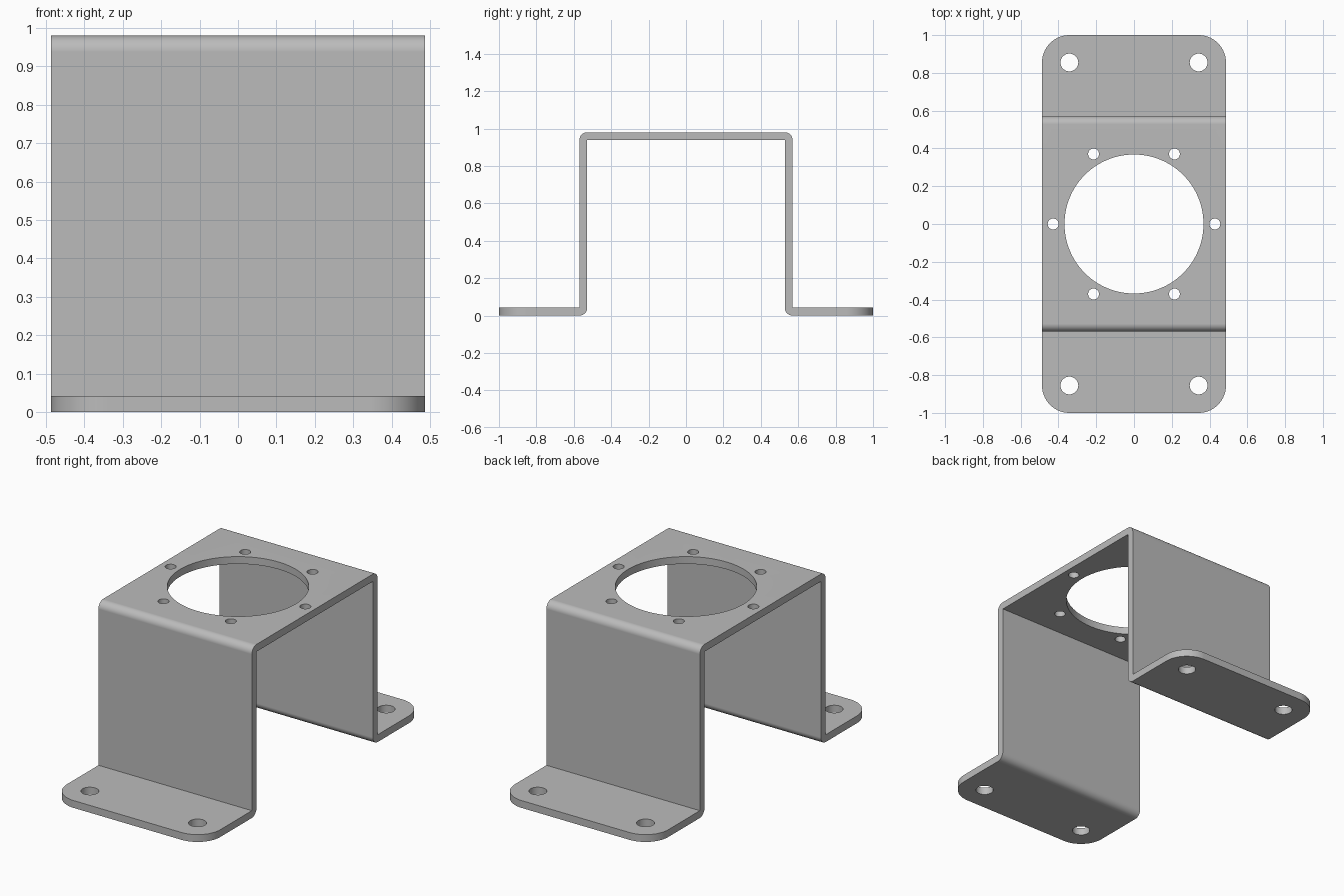
import bpy, bmesh, math
from mathutils import Matrix

cube = bpy.data.objects.get("Cube")
if cube:
    bpy.data.objects.remove(cube, do_unlink=True)

HALF_W, HEIGHT, THICK = 0.487, 0.98, 0.042
LEG_OUT = 0.57
LEG_IN = LEG_OUT - THICK
TOP_IN = HEIGHT - THICK


def finish(bm, name):
    bmesh.ops.recalc_face_normals(bm, faces=bm.faces)
    mesh = bpy.data.meshes.new(name)
    bm.to_mesh(mesh)
    bm.free()
    obj = bpy.data.objects.new(name, mesh)
    bpy.context.collection.objects.link(obj)
    return obj


def arc(cy, cz, start, end, steps=10):
    angles = [math.radians(start + (end - start) * i / steps) for i in range(steps + 1)]
    return [(cy + THICK * math.cos(a), cz + THICK * math.sin(a)) for a in angles]


# Bent sheet profile: top bend, leg, foot, lower bend, then mirrored
half = arc(LEG_IN, TOP_IN, 90, 0)
half += [(LEG_OUT, THICK), (1, THICK), (1, 0)]
half += arc(LEG_OUT, THICK, 270, 180) + [(LEG_IN, TOP_IN)]
profile = half + [(-y, z) for y, z in reversed(half)]

# Extrude across the width
bm = bmesh.new()
face = bm.faces.new([bm.verts.new((-HALF_W, y, z)) for y, z in profile])
extruded = bmesh.ops.extrude_face_region(bm, geom=[face])["geom"]
moved = [v for v in extruded if isinstance(v, bmesh.types.BMVert)]
bmesh.ops.translate(bm, verts=moved, vec=(2 * HALF_W, 0, 0))

# Round the foot corners
corners = [e for e in bm.edges
           if all(abs(v.co.y) > 0.99 for v in e.verts)
           and abs(e.verts[0].co.x - e.verts[1].co.x) < 0.001]
bmesh.ops.bevel(bm, geom=corners, offset=0.145, segments=14, profile=0.5, affect='EDGES')
bracket = finish(bm, "mounting_bracket")

# Hole cutters: centre bore, bolt circle and foot holes
holes = [(0, 0, TOP_IN, 0.368, 96)]
for i in range(6):
    a = i * math.pi / 3
    holes.append((0.428 * math.cos(a), 0.428 * math.sin(a), TOP_IN, 0.029, 32))
holes += [(sx * 0.342, sy * 0.855, 0, 0.047, 40) for sx in (-1, 1) for sy in (-1, 1)]
bm = bmesh.new()
for x, y, z, radius, sides in holes:
    bmesh.ops.create_cone(bm, cap_ends=True, segments=sides, radius1=radius, radius2=radius,
                          depth=0.2, matrix=Matrix.Translation((x, y, z + THICK / 2)))
cutter = finish(bm, "hole_cutter")
cutter.hide_render = True

bpy.ops.object.select_all(action='DESELECT')
bpy.context.view_layer.objects.active = bracket
bracket.select_set(True)
cut = bracket.modifiers.new("holes", 'BOOLEAN')
cut.operation = 'DIFFERENCE'
cut.solver = 'EXACT'
cut.object = cutter
bpy.ops.object.modifier_apply(modifier=cut.name)
bpy.data.objects.remove(cutter, do_unlink=True)

# Plain grey metal
grey = bpy.data.materials.new("grey_metal")
grey.use_nodes = True
colour = (0.5, 0.5, 0.5, 1)
grey.diffuse_color = colour
grey.node_tree.nodes["Principled BSDF"].inputs["Base Color"].default_value = colour
bracket.data.materials.clear()
bracket.data.materials.append(grey)

# Smooth bends with flat sheet faces
bpy.ops.object.shade_smooth_by_angle(angle=math.radians(30))
weighted = bracket.modifiers.new("flat_sheet_normals", 'WEIGHTED_NORMAL')
weighted.keep_sharp = True
